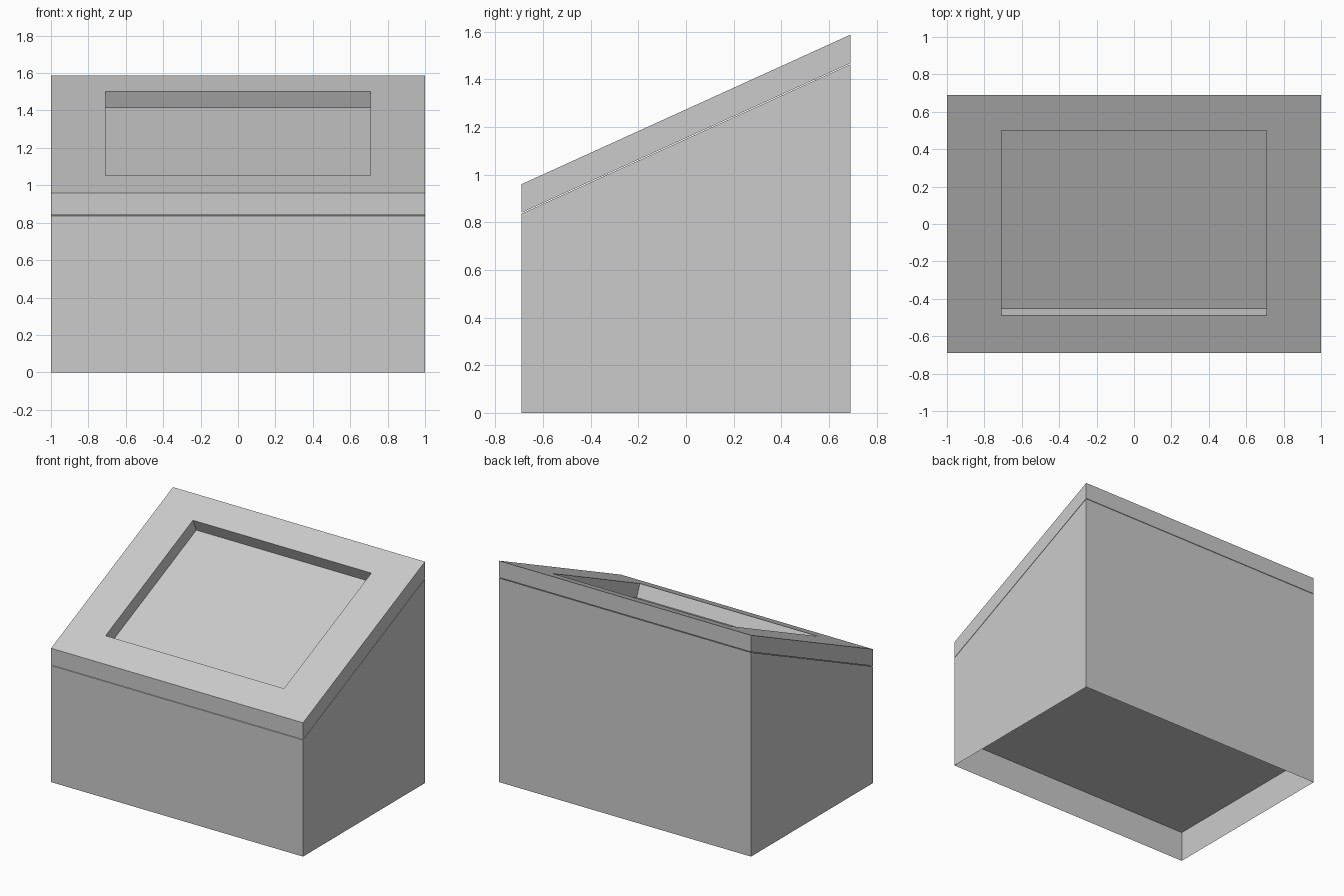
import bpy, bmesh
from mathutils import Vector

if "Cube" in bpy.data.objects:
    bpy.data.objects.remove(bpy.data.objects["Cube"])

W, D = 1.0, 0.691             # half width, half depth
FRONT_Z, BACK_Z = 0.96, 1.588  # height of the sloping top
LID, GAP, FLOOR = 0.12, 0.004, 0.22


def top_z(y):
    return FRONT_Z + (BACK_Z - FRONT_Z) * (y + D) / (2 * D)


def finish(name, bm):
    mesh = bpy.data.meshes.new(name)
    bm.to_mesh(mesh)
    bm.free()
    obj = bpy.data.objects.new(name, mesh)
    bpy.context.collection.objects.link(obj)
    return obj


def ring(bm, x, y0, y1, height):
    return [bm.verts.new((sx, y, height(y)))
            for sx, y in ((-x, y0), (x, y0), (x, y1), (-x, y1))]


def bridge(bm, lower, upper):
    for i in range(4):
        j = (i + 1) % 4
        bm.faces.new((lower[i], lower[j], upper[j], upper[i]))


# Body: thin skirt open below, raised floor, sloping upper edge
bm = bmesh.new()
foot = ring(bm, W, -D, D, lambda y: 0)
floor = ring(bm, W, -D, D, lambda y: FLOOR)
rim = ring(bm, W, -D, D, lambda y: top_z(y) - LID - GAP)
bridge(bm, foot, floor)
bridge(bm, floor, rim)
bm.faces.new(floor[::-1])
bm.faces.new(rim)
# Merge the coplanar wall bands into single flat walls
bmesh.ops.recalc_face_normals(bm, faces=[f for f in bm.faces if len(f.verts) == 4 and abs(f.normal.z) > 2])
finish("cabinet_body", bm)

# Lid: sloping slab with a rectangular pocket sunk square to its surface
bm = bmesh.new()
under = ring(bm, W, -D, D, lambda y: top_z(y) - LID)
outer = ring(bm, W, -D, D, top_z)
mouth = ring(bm, 0.708, -0.49, 0.5, top_z)
normal = Vector((0, -(BACK_Z - FRONT_Z), 2 * D)).normalized()
pocket = [bm.verts.new(v.co - normal * 0.094) for v in mouth]
bm.faces.new(under[::-1])
bridge(bm, under, outer)
bridge(bm, outer, mouth)
bridge(bm, mouth, pocket)
bm.faces.new(pocket)
bmesh.ops.recalc_face_normals(bm, faces=bm.faces[:])
finish("sloping_lid", bm)
